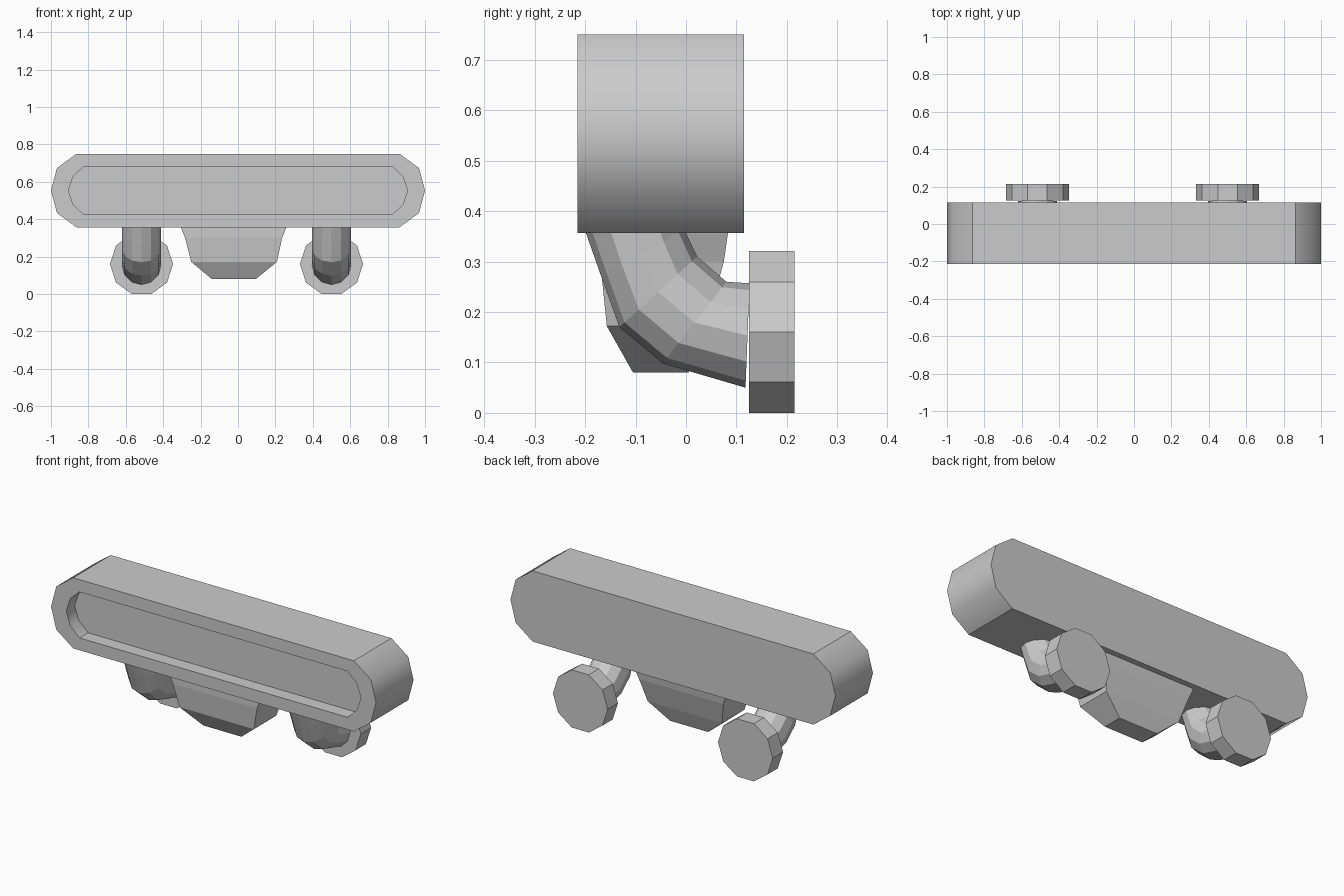
import bpy, bmesh
from math import sin, cos, pi, radians

if "Cube" in bpy.data.objects:
    bpy.data.objects.remove(bpy.data.objects["Cube"])


def loft(name, rings, smooth=None):
    """Join equal-length rings of points into a capped solid."""
    bm = bmesh.new()
    vr = [[bm.verts.new(p) for p in r] for r in rings]
    n = len(rings[0])
    for a, b in zip(vr, vr[1:]):
        for i in range(n):
            j = (i + 1) % n
            bm.faces.new((a[i], a[j], b[j], b[i]))
    bm.faces.new(vr[0])
    bm.faces.new(vr[-1])
    bmesh.ops.recalc_face_normals(bm, faces=bm.faces)
    if smooth:
        for f in bm.faces:
            f.smooth = smooth(f)
    me = bpy.data.meshes.new(name)
    bm.to_mesh(me)
    bm.free()
    ob = bpy.data.objects.new(name, me)
    bpy.context.collection.objects.link(ob)
    return ob


# Long body with rounded ends and a recessed front panel
MID = 0.5535


def capsule(half, y):
    pts = half + [(x, -z) for x, z in reversed(half[:-1])]
    pts += [(-x, z) for x, z in reversed(pts)]
    return [(x, y, MID + z) for x, z in pts]


outer = [(0.864, 0.1965), (0.968, 0.12), (1.0, 0)]
inner = [(0.825, 0.128), (0.882, 0.075), (0.907, 0)]
loft("body", [capsule(outer, 0.115), capsule(outer, -0.215),
              capsule(inner, -0.215), capsule(inner, -0.14)],
     smooth=lambda f: abs(f.normal.y) < 0.5 and abs(f.normal.x) > 0.1)

# Central lug, tapering downwards: (z, x min, x max, y front, y back)
levels = [(0.40, -0.32, 0.272, -0.17, 0.088),
          (0.355, -0.305, 0.258, -0.17, 0.083),
          (0.30, -0.283, 0.236, -0.17, 0.075),
          (0.172, -0.25, 0.208, -0.157, 0.04),
          (0.08, -0.14, 0.095, -0.105, 0.005)]
loft("center_lug", [[(x0, y0, z), (x1, y0, z), (x1, y1, z), (x0, y1, z)]
                    for z, x0, x1, y0, y1 in levels])

# Bent pipes: outer and inner bend points (y, z) of each ring
bend = [((-0.203, 0.37), (-0.02, 0.42)),
        ((-0.168, 0.27), (-0.004, 0.365)),
        ((-0.132, 0.17), (0.022, 0.31)),
        ((-0.046, 0.098), (0.08, 0.26)),
        ((0.118, 0.05), (0.126, 0.257))]


def pipe_ring(x, o, i, n=12):
    ring = []
    for k in range(n):
        a = 2 * pi * k / n
        t = (1 - cos(a)) / 2
        ring.append((x + 0.104 * sin(a), o[0] + t * (i[0] - o[0]),
                     o[1] + t * (i[1] - o[1])))
    return ring


def disc_ring(x, y, r=0.1687, n=10):
    return [(x + r * cos(2 * pi * k / n), y, 0.1605 + r * sin(2 * pi * k / n))
            for k in range(n)]


# One pipe and one ten-sided end disc on each side
for side, x in (("left", -0.516), ("right", 0.5)):
    loft(side + "_pipe", [pipe_ring(x, o, i) for o, i in bend])
    loft(side + "_end_disc", [disc_ring(x, 0.125), disc_ring(x, 0.215)])
